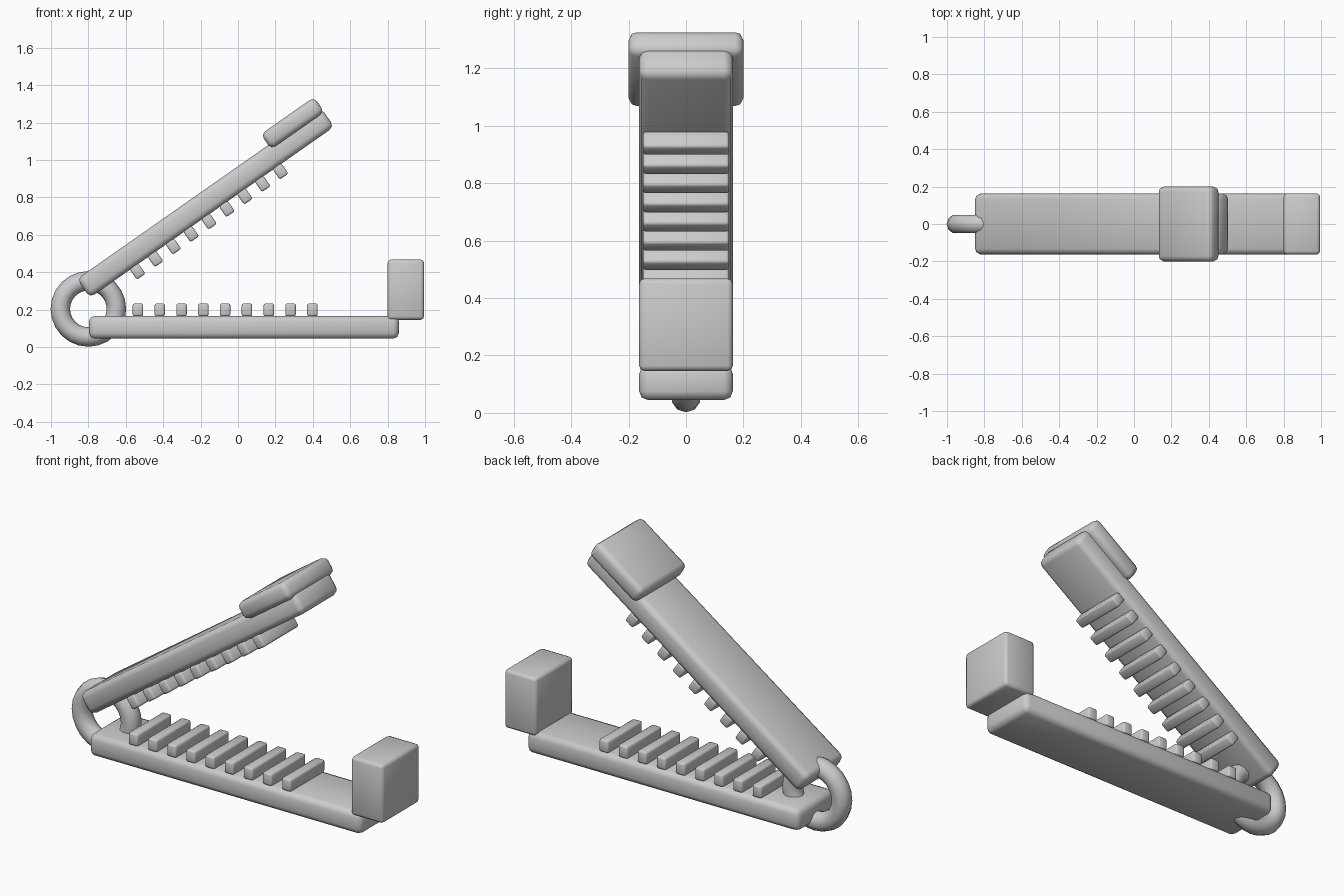
import bpy
from math import radians
from mathutils import Matrix, Vector

if "Cube" in bpy.data.objects:
    bpy.data.objects.remove(bpy.data.objects["Cube"])

TILT = Matrix.Rotation(radians(-35), 4, 'Y')   # frame of the raised arm
FLAT = Matrix.Identity(4)


def box(name, x0, x1, z0, z1, half_y, bevel, frame=FLAT):
    """Rounded box given by its extents in a (possibly tilted) frame."""
    bpy.ops.mesh.primitive_cube_add(size=1)
    ob = bpy.context.object
    ob.name = name
    size = Matrix.Diagonal((x1 - x0, 2 * half_y, z1 - z0, 1))
    ob.data.transform(size)
    ob.matrix_world = frame @ Matrix.Translation(Vector(((x0 + x1) / 2, 0, (z0 + z1) / 2)))
    mod = ob.modifiers.new("rounded", 'BEVEL')
    mod.width = bevel
    mod.segments = 2
    bpy.ops.object.shade_smooth()
    return ob


# Spring ring at the hinge
bpy.ops.mesh.primitive_torus_add(location=(-0.8, 0, 0.204), rotation=(radians(90), 0, 0),
                                 major_radius=0.15, minor_radius=0.052,
                                 major_segments=24, minor_segments=10)
bpy.context.object.name = "hinge_ring"
bpy.ops.object.shade_smooth()

# Lower arm with upright end block
box("lower_arm", -0.797, 0.86, 0.045, 0.167, 0.163, 0.03)
box("end_block", 0.80, 0.995, 0.146, 0.468, 0.163, 0.018)

# Raised arm with press pad on top
box("upper_arm", -0.497, 1.097, 0.67, 0.792, 0.163, 0.03, TILT)
box("press_pad", 0.752, 1.10, 0.765, 0.862, 0.2, 0.028, TILT)

# Gripping teeth on both arms
PITCH, HALF = 0.1166, 0.028
for i in range(9):
    x = -0.535 + i * PITCH
    box(f"lower_tooth_{i + 1}", x - HALF, x + HALF, 0.165, 0.233, 0.15, 0.01)
    u = -0.208 + i * PITCH
    box(f"upper_tooth_{i + 1}", u - HALF, u + HALF, 0.605, 0.673, 0.15, 0.01, TILT)
